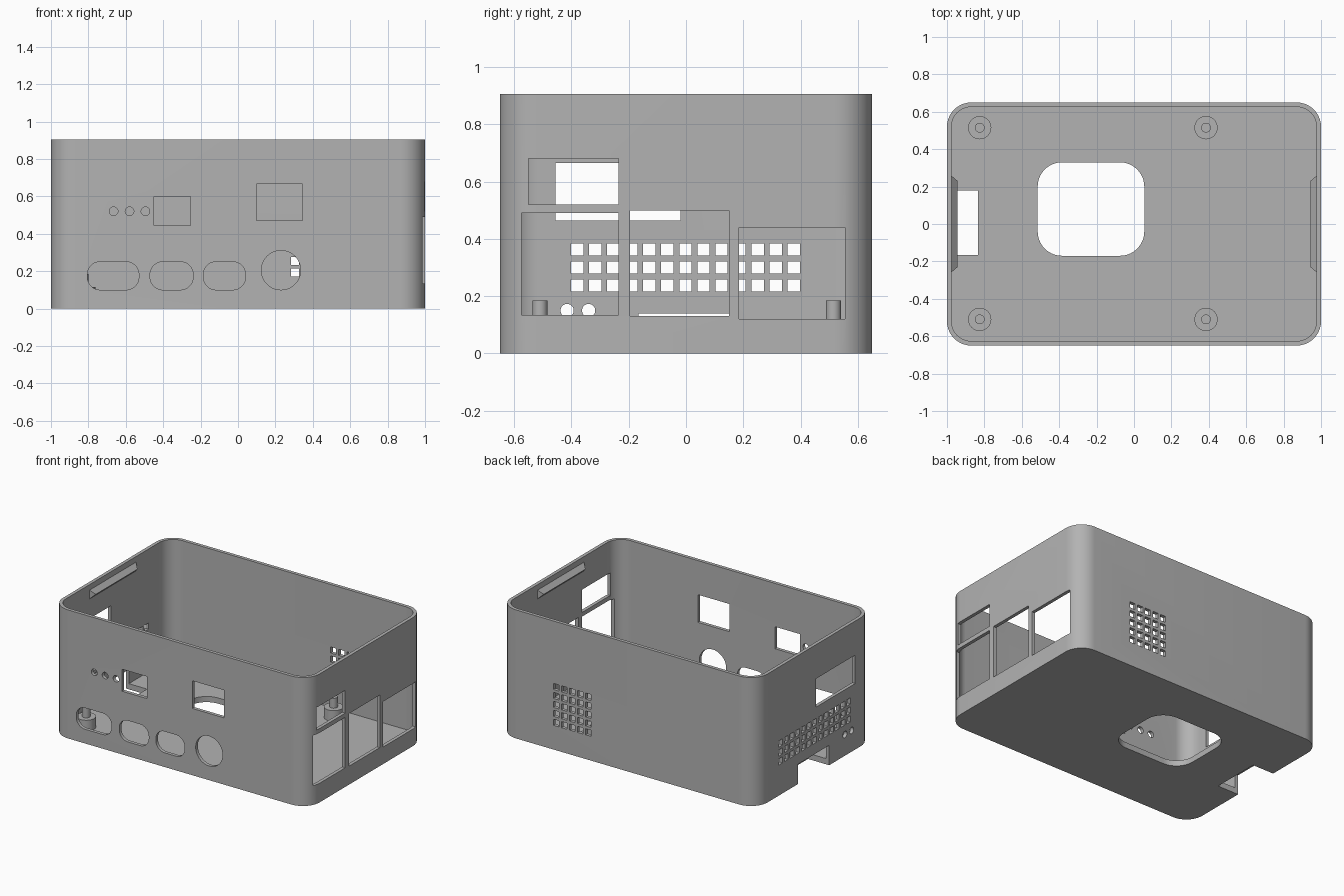
import bpy, bmesh, math
from mathutils import Vector

if "Cube" in bpy.data.objects:
    bpy.data.objects.remove(bpy.data.objects["Cube"])

grey = bpy.data.materials.new("plain grey")
grey.use_nodes = True
GREY = (0.45, 0.45, 0.45, 1)
grey.diffuse_color = GREY
grey.node_tree.nodes["Principled BSDF"].inputs["Base Color"].default_value = GREY

AXES = {"x": lambda a, b, d: (d, a, b),
        "y": lambda a, b, d: (a, d, b),
        "z": lambda a, b, d: (a, b, d)}


def rounded(a0, a1, b0, b1, r=0, seg=10):
    """Outline of a rectangle with optional rounded corners."""
    if r == 0:
        return [(a0, b0), (a1, b0), (a1, b1), (a0, b1)]
    pts = []
    corners = [(a1 - r, b1 - r), (a0 + r, b1 - r), (a0 + r, b0 + r), (a1 - r, b0 + r)]
    for q, (ca, cb) in enumerate(corners):
        for i in range(seg + 1):
            t = math.pi / 2 * (q + i / seg)
            pts.append((ca + r * math.cos(t), cb + r * math.sin(t)))
    return pts


def circle(a, b, r, n=40):
    return [(a + r * math.cos(math.tau * i / n), b + r * math.sin(math.tau * i / n))
            for i in range(n)]


def prism(bm, outline, axis, d0, d1):
    """Extrude an outline along an axis."""
    lo, hi = ([bm.verts.new(AXES[axis](a, b, d)) for a, b in outline] for d in (d0, d1))
    n = len(outline)
    faces = [bm.faces.new(lo), bm.faces.new(hi)]
    for i in range(n):
        j = (i + 1) % n
        faces.append(bm.faces.new((lo[i], lo[j], hi[j], hi[i])))
    bmesh.ops.recalc_face_normals(bm, faces=faces)


def make(name, bm):
    mesh = bpy.data.meshes.new(name)
    bm.to_mesh(mesh)
    bm.free()
    mesh.materials.append(grey)
    obj = bpy.data.objects.new(name, mesh)
    bpy.context.collection.objects.link(obj)
    return obj


def activate(obj):
    bpy.ops.object.select_all(action="DESELECT")
    obj.select_set(True)
    bpy.context.view_layer.objects.active = obj


def cut(obj, bm):
    cutter = make("cutter", bm)
    cutter.hide_render = True
    mod = obj.modifiers.new("cut", "BOOLEAN")
    mod.operation, mod.solver, mod.object = "DIFFERENCE", "EXACT", cutter
    activate(obj)
    bpy.ops.object.modifier_apply(modifier=mod.name)
    bpy.data.objects.remove(cutter)


# Box shell
W, D, H, WALL, FLOOR, R = 1.0, 0.65, 0.905, 0.024, 0.04, 0.13
bm = bmesh.new()
prism(bm, rounded(-W, W, -D, D, R), "z", 0, H)
case = make("case_shell", bm)
bm = bmesh.new()
prism(bm, rounded(-W + WALL, W - WALL, -D + WALL, D - WALL, R - WALL), "z", FLOOR, H + 0.2)
cut(case, bm)

bm = bmesh.new()
# Front openings: sockets, dial, windows, indicator holes
for x0, x1 in [(-0.805, -0.53), (-0.47, -0.24), (-0.185, 0.04)]:
    prism(bm, rounded(x0, x1, 0.1, 0.25, 0.068), "y", -0.8, -0.6)
round_holes = [(0.23, 0.205, 0.105)] + [(x, 0.52, 0.023) for x in (-0.665, -0.58, -0.495)]
for x, z, r in round_holes:
    prism(bm, circle(x, z, r), "y", -0.8, -0.6)
prism(bm, rounded(-0.45, -0.255, 0.445, 0.6), "y", -0.8, -0.6)
prism(bm, rounded(0.1, 0.345, 0.47, 0.665), "y", -0.8, -0.6)
# Port openings on the +x side
for y0, y1, z0, z1 in [(-0.55, -0.235, 0.52, 0.68), (-0.575, -0.235, 0.135, 0.49),
                       (-0.195, 0.15, 0.13, 0.5), (0.185, 0.555, 0.12, 0.44)]:
    prism(bm, rounded(y0, y1, z0, z1), "x", 0.85, 1.1)
# Window, vents, small holes and card notch on the -x side
prism(bm, rounded(-0.455, -0.02, 0.465, 0.665), "x", -1.1, -0.9)
prism(bm, rounded(-0.165, 0.18, -0.1, 0.14), "x", -1.1, -0.835)
for y in (-0.415, -0.34):
    prism(bm, circle(y, 0.15, 0.023), "x", -1.1, -0.9)
S, PITCH = 0.0215, 0.063
for i in range(13):
    for j in range(3):
        y, z = -0.38 + i * PITCH, 0.237 + j * PITCH
        prism(bm, rounded(y - S, y + S, z - S, z + S), "x", -1.1, -0.9)
# Back vent grid
for i in range(5):
    for j in range(5):
        x, z = 0.305 + i * PITCH, 0.192 + j * PITCH
        prism(bm, rounded(x - S, x + S, z - S, z + S), "y", 0.6, 0.8)
# Floor opening
prism(bm, rounded(-0.515, 0.055, -0.17, 0.33, 0.13), "z", -0.1, 0.2)
cut(case, bm)
activate(case)
bpy.ops.object.shade_smooth_by_angle(angle=math.radians(30))

# Stepped board standoffs with locating pins
for row, y in (("front", -0.51), ("back", 0.515)):
    for side, x in (("right", -0.825), ("left", 0.385)):
        bm = bmesh.new()
        prism(bm, circle(x, y, 0.062), "z", FLOOR - 0.01, 0.115)
        prism(bm, circle(x, y, 0.026), "z", 0.11, 0.185)
        activate(make(f"{row}_{side}_standoff", bm))
        bpy.ops.object.shade_smooth_by_angle(angle=math.radians(30))

# Tapered lid clips below the rim
for side, s in (("right", -1), ("left", 1)):
    bm = bmesh.new()
    points = [(x, y, z) for y_sign in (-1, 1) for x, y, z in
              [(s * 0.98, y_sign * 0.262, 0.87), (s * 0.98, y_sign * 0.262, 0.8),
               (s * 0.945, y_sign * 0.232, 0.835)]]
    bmesh.ops.convex_hull(bm, input=[bm.verts.new(Vector(p)) for p in points])
    make(f"{side}_lid_clip", bm)
